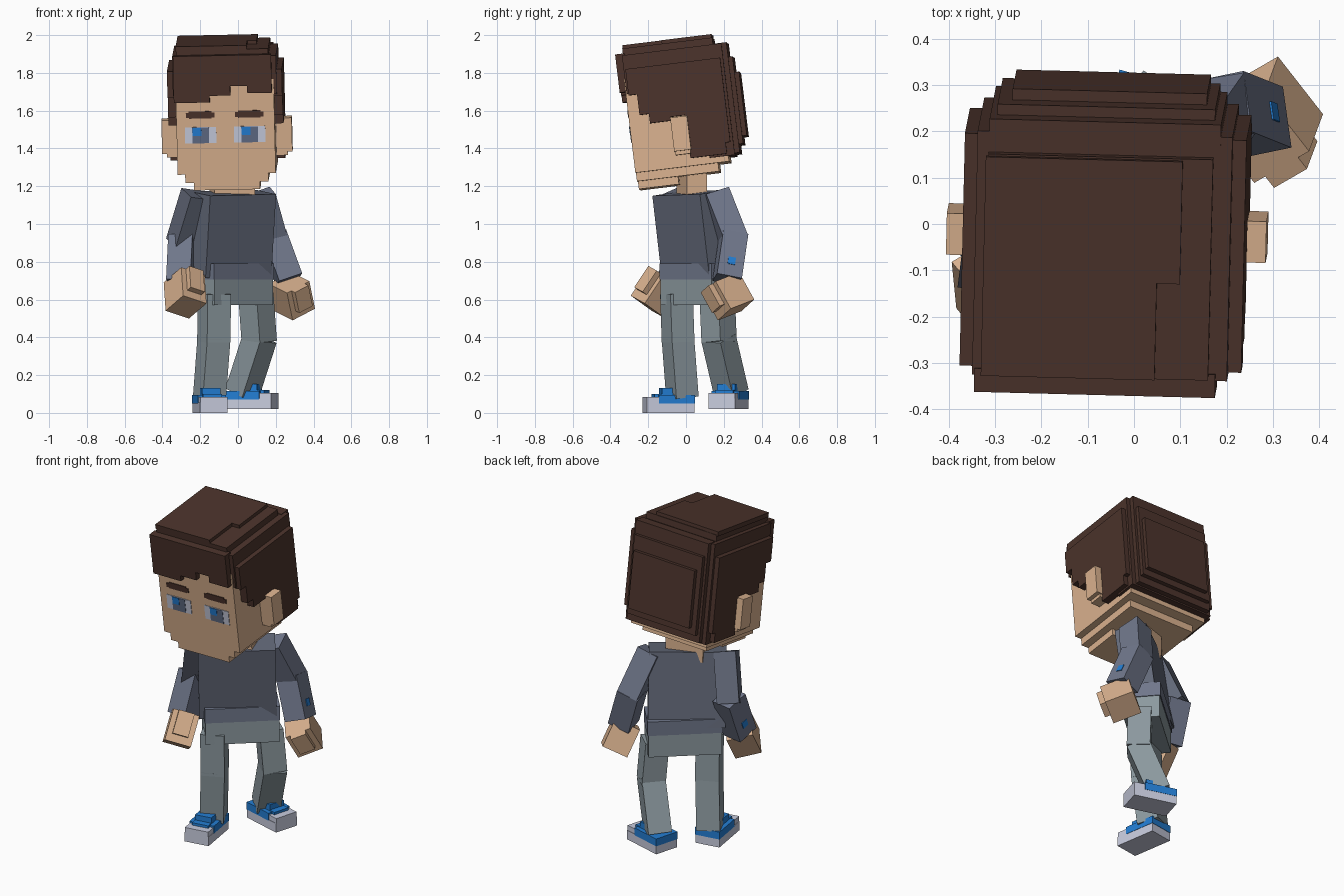
import bpy, bmesh, math
from mathutils import Matrix, Vector

if "Cube" in bpy.data.objects:
    bpy.data.objects.remove(bpy.data.objects["Cube"])


def material(name, r, g, b):
    lin = [((c / 255 + 0.055) / 1.055) ** 2.4 for c in (r, g, b)]
    m = bpy.data.materials.new(name)
    m.diffuse_color = (*lin, 1)
    m.use_nodes = True
    m.node_tree.nodes["Principled BSDF"].inputs["Base Color"].default_value = m.diffuse_color
    return m


SKIN = material("skin", 218, 178, 143)
HAIR = material("dark brown", 75, 51, 43)
SHIRT = material("slate shirt", 99, 105, 121)
SLEEVE = material("light slate", 112, 119, 139)
PANTS = material("grey trousers", 140, 153, 159)
BLUE = material("bright blue", 35, 126, 212)
PALE = material("pale grey", 200, 204, 222)
IRIS = material("iris slate", 96, 108, 134)


def finish(name, bm, mat, matrix):
    bmesh.ops.recalc_face_normals(bm, faces=bm.faces)
    me = bpy.data.meshes.new(name)
    bm.to_mesh(me)
    bm.free()
    me.materials.append(mat)
    ob = bpy.data.objects.new(name, me)
    ob.matrix_world = matrix
    bpy.context.collection.objects.link(ob)


def boxes(name, mat, matrix, *bounds):
    """Each bound is (x0, x1, y0, y1, z0, z1) in the local frame."""
    bm = bmesh.new()
    for x0, x1, y0, y1, z0, z1 in bounds:
        m = (Matrix.Translation(((x0 + x1) / 2, (y0 + y1) / 2, (z0 + z1) / 2))
             @ Matrix.Diagonal((x1 - x0, y1 - y0, z1 - z0, 1)))
        bmesh.ops.create_cube(bm, size=1, matrix=m)
    finish(name, bm, mat, matrix)


def frame(p0, p1, yaw):
    """Local z runs from p0 to p1, local x follows the yaw direction."""
    p0, p1 = Vector(p0), Vector(p1)
    z = (p1 - p0).normalized()
    a = math.radians(yaw)
    x = Vector((math.cos(a), math.sin(a), 0))
    x = (x - z * x.dot(z)).normalized()
    y = z.cross(x)
    m = Matrix((x, y, z)).transposed().to_4x4()
    m.translation = p0
    return m, (p1 - p0).length


def limb(name, mat, p0, p1, w, d, yaw, over=0.0):
    m, n = frame(p0, p1, yaw)
    boxes(name, mat, m, (-w / 2, w / 2, -d / 2, d / 2, -over, n + over))
    return m, n


def rot(deg, axis):
    return Matrix.Rotation(math.radians(deg), 4, axis)


# ---- Head, tilted forward ----
HEAD = (Matrix.Translation((-0.06, 0, 1.6)) @ rot(-1.5, 'Z') @ rot(-1.2, 'Y') @ rot(7, 'X'))
boxes("face", SKIN, HEAD,
      (-.26, .26, -.30, .20, -.30, .20),
      (-.22, .22, -.298, .14, -.345, -.28),
      (-.175, .175, -.294, -.08, -.386, -.33))

# hair crown, fringe and back layers
boxes("hair_crown", HAIR, HEAD,
      (-.275, .275, -.295, .235, .12, .325),
      (-.25, .235, -.29, .19, .32, .362),
      (-.255, .12, -.29, .186, .355, .382),
      (.11, .17, -.08, .186, .355, .382))
boxes("hair_fringe", HAIR, HEAD,
      (-.27, -.08, -.331, -.28, .086, .335),
      (-.08, .03, -.331, -.28, .121, .335),
      (.03, .12, -.331, -.28, .171, .335),
      (.12, .25, -.331, -.28, .131, .335))
boxes("hair_back", HAIR, HEAD,
      (-.275, .275, .10, .235, -.27, .30),
      (-.25, .25, .20, .262, -.26, .328),
      (-.235, .235, .25, .285, -.215, .25),
      (-.205, .215, .27, .309, -.174, .166))

# stepped side hair, one profile extruded on both sides
SIDE = [(-.285, .25), (-.285, .11), (-.24, .11), (-.24, 0), (-.19, 0), (-.19, -.05),
        (-.08, -.05), (-.08, -.03), (0, -.03), (0, -.259), (.195, -.259), (.195, -.2),
        (.22, -.2), (.22, .25)]
for side, s in (("left", -1), ("right", 1)):
    bm = bmesh.new()
    f = bm.faces.new([bm.verts.new((s * .25, u, v)) for u, v in SIDE])
    ext = bmesh.ops.extrude_face_region(bm, geom=[f], use_keep_orig=True)
    for e in ext["geom"]:
        if isinstance(e, bmesh.types.BMVert):
            e.co.x = s * .304
    finish(side + "_side_hair", bm, HAIR, HEAD)

    # ears
    def span(a, b):
        return (a, b) if s > 0 else (-b, -a)
    boxes(side + "_ear", SKIN, HEAD,
          (*span(.25, .345), -.08, .01, -.215, -.035),
          (*span(.25, .32), -.075, .005, -.235, -.12))

# eyes and eyebrows as thin plates
for side, c in (("left", -.133), ("right", .127)):
    boxes(side + "_eye", PALE, HEAD, (c - .083, c + .083, -.303, -.295, -.134, -.048))
    boxes(side + "_iris", IRIS, HEAD, (c - .044, c + .044, -.305, -.297, -.134, -.05))
    boxes(side + "_eye_glint", BLUE, HEAD, (c - .042, c + .004, -.307, -.299, -.094, -.052))
    boxes(side + "_eyebrow", HAIR, HEAD,
          (c - .076, c + .076, -.304, -.296, .002, .028),
          (c - .06, c + .06, -.304, -.296, -.002, .036))

# ---- Torso and hips, turned to the right ----
limb("neck", SKIN, (-.03, .03, 1.12), (-.035, .03, 1.30), .22, .11, 15)
limb("torso", SHIRT, (-.05, .07, .73), (-.025, .02, 1.165), .43, .18, 36)
HIPS = Matrix.Translation((-.035, .075, 0)) @ rot(41, 'Z')
boxes("shirt_hem", SLEEVE, HIPS, (-.21, .21, -.103, .105, .705, .79))
boxes("trouser_hips", PANTS, HIPS, (-.205, .205, -.10, .10, .572, .71))

# ---- Arms: shoulder, elbow, wrist, hand start, hand end, three yaws ----
ARMS = {
    "left": (-1, (-.225, -.07, 1.14), (-.295, .0, .91), (-.305, -.08, .70),
             (-.285, -.10, .71), (-.275, -.20, .56), 25, -10, 40),
    "right": (1, (.13, .165, 1.14), (.19, .25, .925), (.265, .22, .72),
              (.27, .185, .69), (.30, .265, .545), 15, 8, 38),
}
for side, (s, sh, el, wr, h0, h1, y0, y1, y2) in ARMS.items():
    limb(side + "_upper_sleeve", SLEEVE if s > 0 else SHIRT, sh, el, .125, .13, y0, .02)
    m, n = limb(side + "_lower_sleeve", SLEEVE, el, wr, .13, .135, y1, .015)
    x = s * .065
    boxes(side + "_cuff_button", BLUE, m, (x - .004, x + .004, -.02, .02, n - .09, n - .05))
    m, n = limb(side + "_hand", SKIN, h0, h1, .15, .165, y2)
    boxes(side + "_thumb", SKIN, m, (-.045, .045, .07, .115, .0, n * .75))

# ---- Legs and shoes: hip, knee, ankle, shoe centre, shoe yaw, leg yaw ----
LEGS = {
    "left": ((-.125, -.05, .62), (-.128, -.042, .385), (-.15, -.02, .095),
             (-.148, -.09, 0), 9, 24),
    "right": ((.095, .165, .62), (.112, .175, .385), (.025, .238, .115),
              (.07, .225, .02), 74, 48),
}
for side, (hip, knee, ankle, foot, yaw, turn) in LEGS.items():
    limb(side + "_thigh", PANTS, hip, knee, .135, .13, turn, .01)
    limb(side + "_shin", PANTS, knee, ankle, .134, .129, turn, .012)
    m = Matrix.Translation(foot) @ rot(yaw, 'Z')
    boxes(side + "_sole", PALE, m,
          (-.074, .074, -.13, .125, 0, .055),
          (-.072, .072, -.13, -.06, .05, .085))
    boxes(side + "_shoe_upper", BLUE, m,
          (-.076, .076, -.065, .127, .05, .095),
          (-.05, .05, -.085, .0, .08, .10),
          (-.05, .05, -.045, .03, .09, .132))
